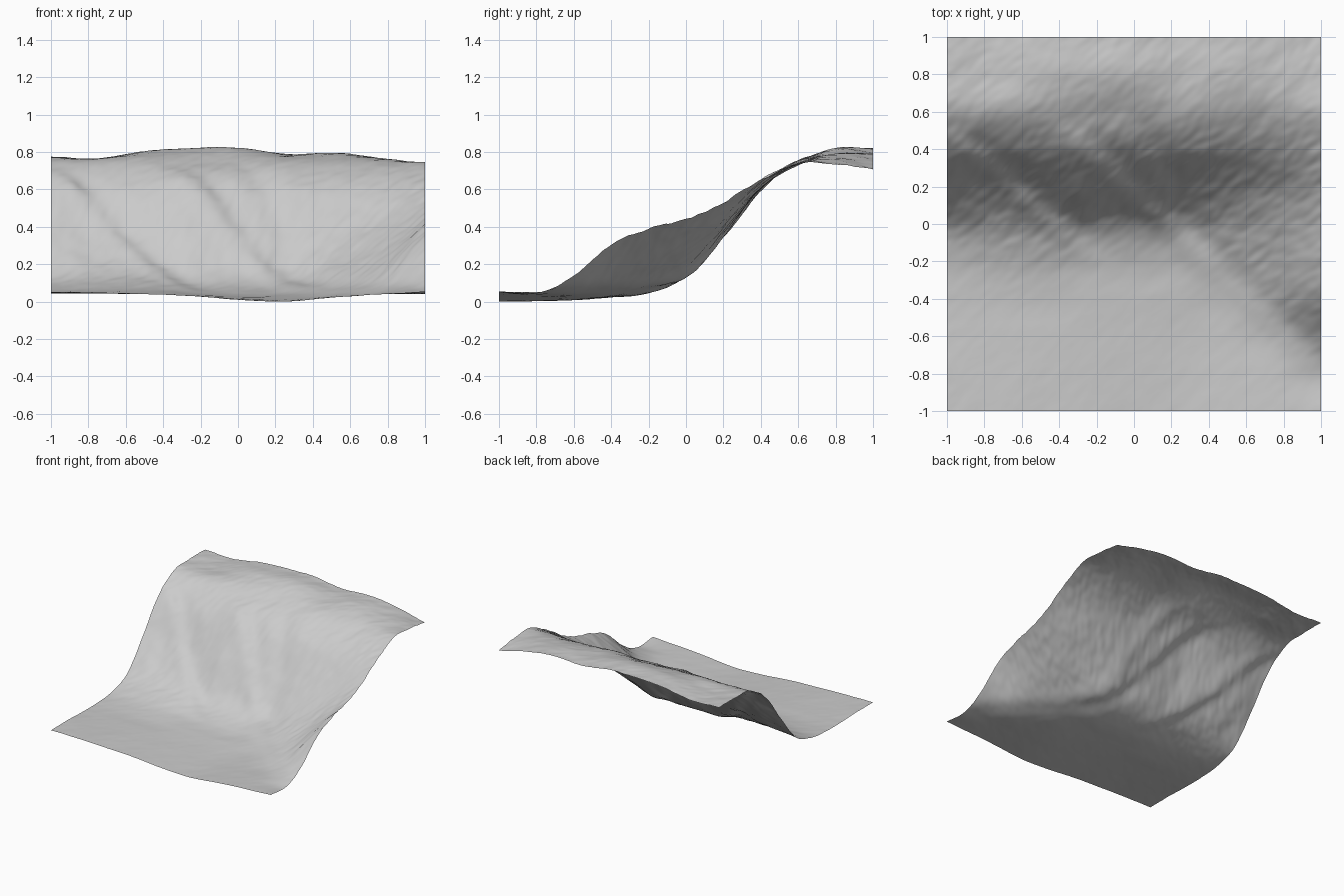
import bpy, bmesh, math
from mathutils import noise, Vector

N = 150  # grid cells per side

# Broad heights: rows run front to back (y -1..1 step 0.2), columns left to right (x -1..1 step 0.25)
H = [
    [.055, .052, .045, .035, .018, .010, .028, .045, .058],
    [.055, .050, .045, .035, .020, .012, .028, .043, .050],
    [.050, .048, .045, .035, .023, .016, .030, .055, .145],
    [.050, .050, .048, .040, .030, .030, .047, .132, .312],
    [.070, .080, .083, .060, .050, .055, .110, .215, .392],
    [.150, .175, .170, .150, .140, .140, .215, .310, .447],
    [.385, .355, .368, .420, .385, .358, .385, .440, .535],
    [.630, .608, .615, .645, .615, .620, .612, .618, .655],
    [.760, .752, .760, .752, .748, .755, .742, .737, .742],
    [.775, .768, .803, .818, .820, .788, .795, .770, .738],
    [.775, .768, .805, .820, .820, .788, .798, .768, .708],
]

# Gullies running down the slope: centre x at y = 0, sideways lean per unit of y
GULLIES = [(-.40, -1.1), (.20, -1.0), (.26, -.45)]


def clamp(t):
    return min(1, max(0, t))


def cubic(p, t):
    """Smooth curve through evenly spaced values p at position t."""
    i = min(int(t), len(p) - 2)
    f = t - i
    b, c = p[i], p[i + 1]
    a = p[i - 1] if i > 0 else 2 * b - c
    d = p[i + 2] if i + 2 < len(p) else 2 * c - b
    return b + .5 * f * (c - a + f * (2*a - 5*b + 4*c - d + f * (3*(b - c) + d - a)))


def height(x, y):
    z = cubic([cubic(row, (x + 1) * 4) for row in H], (y + 1) * 5)
    rough = clamp((z - .04) / .15)
    slope = rough * (1 - clamp((z - .62) / .13))
    # Side walls of the gullies, facing right
    for c, lean in GULLIES:
        t = (x - c - lean * y) / .08
        z -= .022 * slope * t * math.exp(-t * t / 2)
    # Rocky diagonal streaks, calmer on the top
    amp = .4 * rough + .6 * slope
    u, v = x * .75 + y * .66, -x * .66 + y * .75
    z += (.001 + .006 * amp) * noise.noise(Vector((u * 3, v * 7, 1.7)))
    z += (.001 + .006 * amp) * noise.noise(Vector((u * 6, v * 16, 5.3)))
    z += (.0004 + .005 * amp) * noise.noise(Vector((u * 14, v * 32, 9.1)))
    return z


# Hillside sheet
bm = bmesh.new()
bmesh.ops.create_grid(bm, x_segments=N, y_segments=N, size=1)
for v in bm.verts:
    v.co.z = height(v.co.x, v.co.y)
low = min(v.co.z for v in bm.verts)
for v in bm.verts:
    v.co.z -= low
    v.co.z += .006 * clamp(v.co.z / .03)
for f in bm.faces:
    f.smooth = True
mesh = bpy.data.meshes.new("hillside")
bm.to_mesh(mesh)
bm.free()
hill = bpy.data.objects.new("hillside", mesh)
bpy.context.collection.objects.link(hill)
